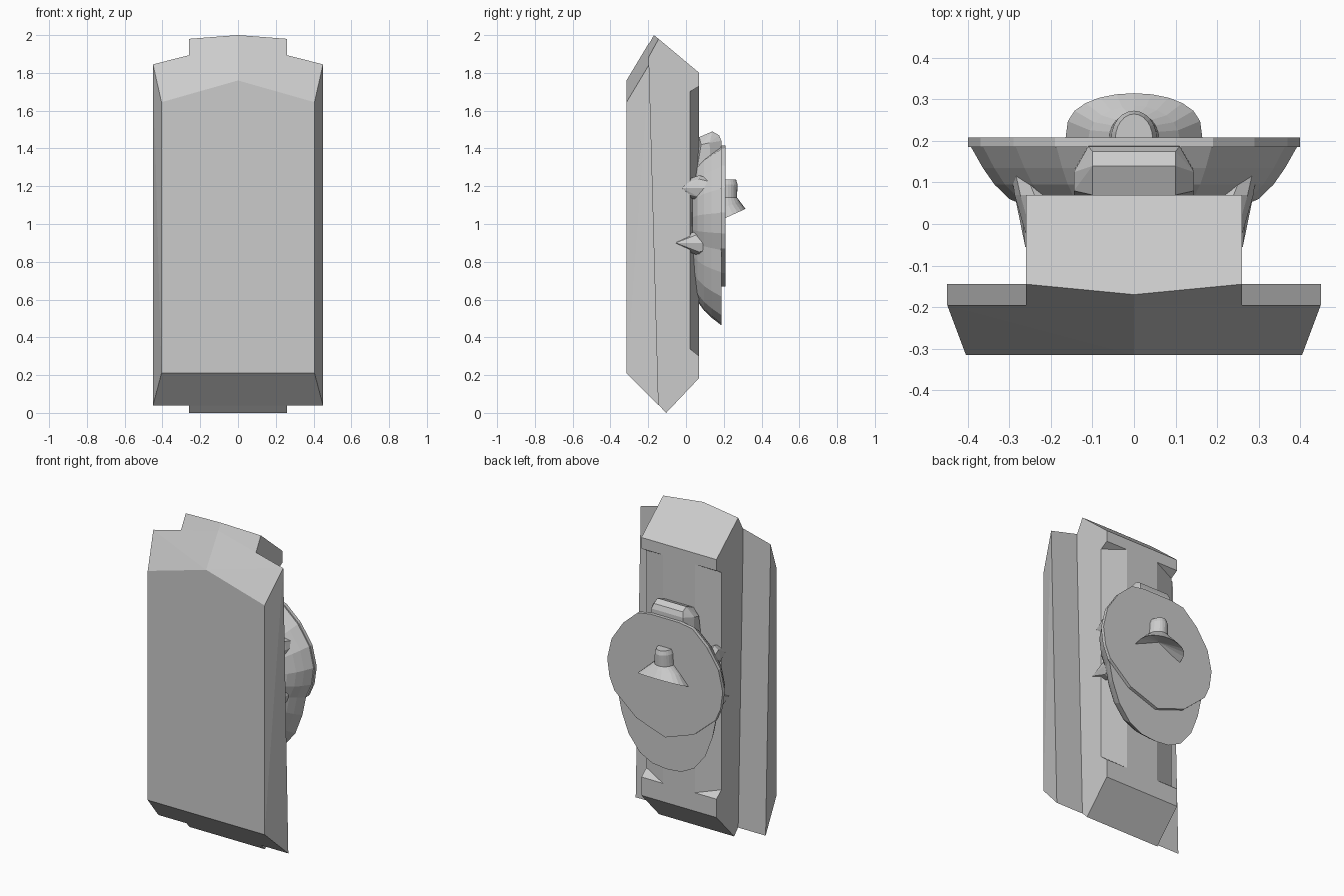
import bpy, bmesh
from math import sin, cos, pi

if "Cube" in bpy.data.objects:
    bpy.data.objects.remove(bpy.data.objects["Cube"])


def finish(name, bm):
    bmesh.ops.recalc_face_normals(bm, faces=bm.faces)
    me = bpy.data.meshes.new(name)
    bm.to_mesh(me)
    bm.free()
    ob = bpy.data.objects.new(name, me)
    bpy.context.collection.objects.link(ob)
    return ob


def hull(name, pts):
    bm = bmesh.new()
    for p in pts:
        bm.verts.new(p)
    r = bmesh.ops.convex_hull(bm, input=bm.verts)
    loose = [v for v in bm.verts if not v.link_faces]
    bmesh.ops.delete(bm, geom=loose, context='VERTS')
    bmesh.ops.dissolve_limit(bm, angle_limit=0.02, verts=bm.verts, edges=bm.edges)
    return finish(name, bm)


def mirror(pts):
    return [(s * x, y, z) for x, y, z in pts for s in (1, -1)]


def loft(name, rings, start=None, end=None):
    # skin closed rings; an end point gives a fan, otherwise a flat cap
    bm = bmesh.new()
    rows = [[bm.verts.new(p) for p in r] for r in rings]
    n = len(rows[0])
    for a, b in zip(rows, rows[1:]):
        for i in range(n):
            j = (i + 1) % n
            bm.faces.new((a[i], a[j], b[j], b[i]))
    for row, tip in ((rows[0], start), (rows[-1], end)):
        if tip:
            c = bm.verts.new(tip)
            for i in range(n):
                bm.faces.new((row[i], row[(i + 1) % n], c))
        else:
            bm.faces.new(row)
    return finish(name, bm)


# bevelled front plate
hull("front_plate", mirror([(.405, -.315, .21), (.405, -.315, 1.645), (0, -.315, 1.76),
                            (.45, -.195, 1.845), (0, -.195, 1.96), (.45, -.145, .04)]))

# central block with pointed ends
block = hull("back_block", mirror([(.26, -.2, 1.88), (.26, -.145, 1.98), (.26, .07, 1.8),
                                   (.26, .07, .185), (.26, -.105, 0), (.26, -.2, .1),
                                   (0, -.17, 2.0), (0, -.195, 1.955)]))

# long stopped chamfers on the rear corners
for s in (1, -1):
    pts = []
    for x, y in ((.35, -.01), (.35, .1), (.08, .1), (.08, .08)):
        pts += [(s * x, y, 1.70 + (y - .02) * .6), (s * x, y, .34 - (y - .02) * .8)]
    cutter = hull("chamfer_cutter", pts)
    cutter.hide_render = True
    cutter.hide_set(True)
    m = block.modifiers.new("chamfer", 'BOOLEAN')
    m.operation, m.solver, m.object = 'DIFFERENCE', 'EXACT', cutter
    bpy.context.view_layer.objects.active = block
    bpy.ops.object.modifier_apply(modifier=m.name)
    bpy.data.objects.remove(cutter)

# egg-shaped bowl
half = [(.1, 1.415), (.19, 1.40), (.29, 1.31), (.37, 1.19), (.4, 1.06), (.385, .95),
        (.345, .86), (.32, .74), (.27, .61), (.19, .51), (.1, .465)]
egg = half + [(0, .455)] + [(-x, z) for x, z in reversed(half)]


def egg_ring(k, y):
    return [(x * k, y, 1.0 + (z - 1.0) * k) for x, z in egg]


loft("bowl", [egg_ring(k, y) for k, y in
              ((.35, .02), (.6, .035), (.75, .06), (.84, .095), (.91, .135), (.985, .188))])

# raised cover plate over the upper part of the bowl
top = half[:6] + [(.35, .87), (.2, .74)]
cover = top + [(0, .67)] + [(-x, z) for x, z in reversed(top)]
loft("cover_plate", [[(x, y, z) for x, z in cover] for y in (.186, .208)])

# neck on top of the bowl
hull("top_neck", mirror([(.145, .06, 1.3), (.145, .13, 1.3), (.11, .19, 1.3),
                         (.145, .08, 1.42), (.145, .125, 1.43), (.11, .187, 1.44),
                         (.1, .14, 1.49), (.1, .07, 1.46), (.1, .175, 1.47)]))

# pointed lugs gripping the block sides
for z, tip in ((.9, -.055), (1.19, -.02)):
    for s in (1, -1):
        pts = [(s * .262, tip, z), (s * .25, tip, z)]
        for cx, y, r in ((.235, .02, .05), (.24, .07, .068), (.26, .12, .05)):
            pts += [(s * (cx + .7 * r * cos(i * pi / 4)), y, z + r * sin(i * pi / 4))
                    for i in range(8)]
        hull("side_lug", pts)

# flared half-round spout, hollow underneath
def spout_ring(rx, depth, z, tilt=0, power=1):
    ring = []
    for i in range(13):
        a = pi * i / 12
        c, d = cos(a), sin(a) ** power
        ring.append((rx * c, .205 + depth * d, z + tilt * d))
    return ring


loft("spout", [spout_ring(.045, .06, 1.235), spout_ring(.055, .068, 1.21),
               spout_ring(.06, .065, 1.14), spout_ring(.11, .08, 1.09, .03),
               spout_ring(.165, .11, 1.03, .05, .7)], end=(0, .215, 1.1))
